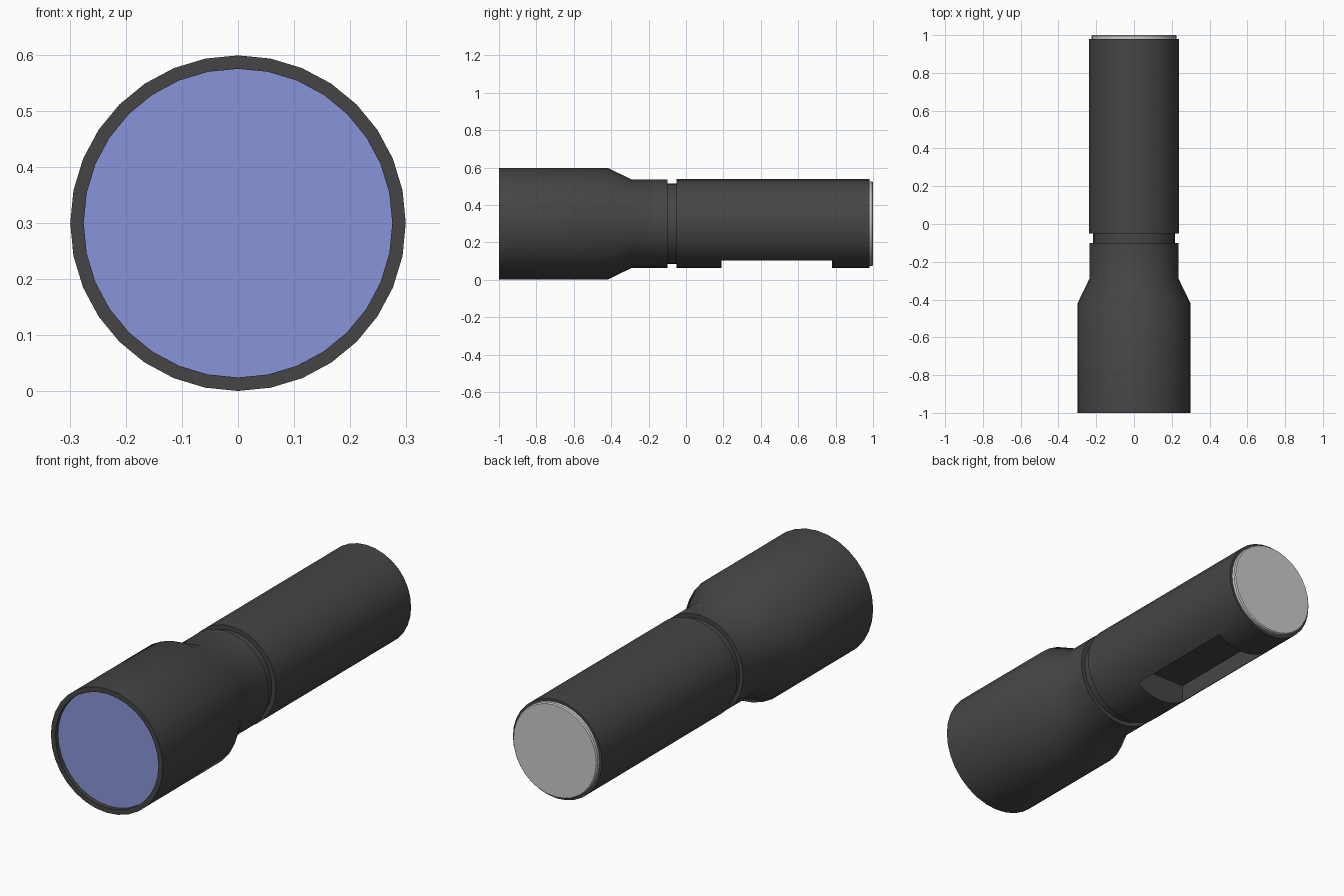
import bpy, bmesh, math

if "Cube" in bpy.data.objects:
    bpy.data.objects.remove(bpy.data.objects["Cube"])

SIDES = 32
AXIS_Z = 0.3


def material(name, color):
    m = bpy.data.materials.new(name)
    m.diffuse_color = color
    m.use_nodes = True
    m.node_tree.nodes["Principled BSDF"].inputs["Base Color"].default_value = m.diffuse_color
    return m


def lathe(name, profile, mat=None):
    """Turn (radius, y) points around the long axis and cap both ends."""
    bm = bmesh.new()
    rings = []
    for r, y in profile:
        rings.append([bm.verts.new((r * math.cos(a), y, AXIS_Z + r * math.sin(a)))
                      for a in (2 * math.pi * i / SIDES for i in range(SIDES))])
    for a, b in zip(rings, rings[1:]):
        for i in range(SIDES):
            j = (i + 1) % SIDES
            bm.faces.new((a[i], a[j], b[j], b[i]))
    bm.faces.new(rings[0])
    bm.faces.new(rings[-1])
    bmesh.ops.recalc_face_normals(bm, faces=bm.faces)
    mesh = bpy.data.meshes.new(name)
    bm.to_mesh(mesh)
    bm.free()
    obj = bpy.data.objects.new(name, mesh)
    bpy.context.collection.objects.link(obj)
    if mat:
        mesh.materials.append(mat)
    return obj


def smooth(obj):
    bpy.ops.object.select_all(action='DESELECT')
    obj.select_set(True)
    bpy.context.view_layer.objects.active = obj
    bpy.ops.object.shade_smooth_by_angle(angle=math.radians(30))


dark = material("dark_metal", (0.06, 0.06, 0.06, 1))
blue = material("lens_blue", (0.25, 0.3, 0.7, 0.8))

# Body: recessed front rim, wide head, taper, neck, groove, long barrel
body = lathe("body", [
    (0.275, -0.96), (0.275, -1.0), (0.299, -1.0), (0.299, -0.42),
    (0.236, -0.29), (0.236, -0.10), (0.216, -0.10), (0.216, -0.05),
    (0.238, -0.05), (0.238, 0.98), (0.22, 0.98)], dark)

# Slot on the underside
bpy.ops.mesh.primitive_cube_add(size=1, location=(0, 0.485, 0.07))
cutter = bpy.context.object
cutter.name = "slot_cutter"
cutter.scale = (0.27, 0.59, 0.24)
cutter.hide_render = True
cut = body.modifiers.new("slot", 'BOOLEAN')
cut.operation = 'DIFFERENCE'
cut.object = cutter
cut.solver = 'EXACT'
bpy.context.view_layer.objects.active = body
bpy.ops.object.modifier_apply(modifier=cut.name)
bpy.data.objects.remove(cutter, do_unlink=True)
smooth(body)

# Front lens, slightly recessed
lens = lathe("front_lens", [(0.275, -0.98), (0.275, -0.965)], blue)

# Rear end cap
cap = lathe("rear_cap", [(0.226, 0.97), (0.226, 0.995), (0.221, 1.0)])
smooth(cap)
